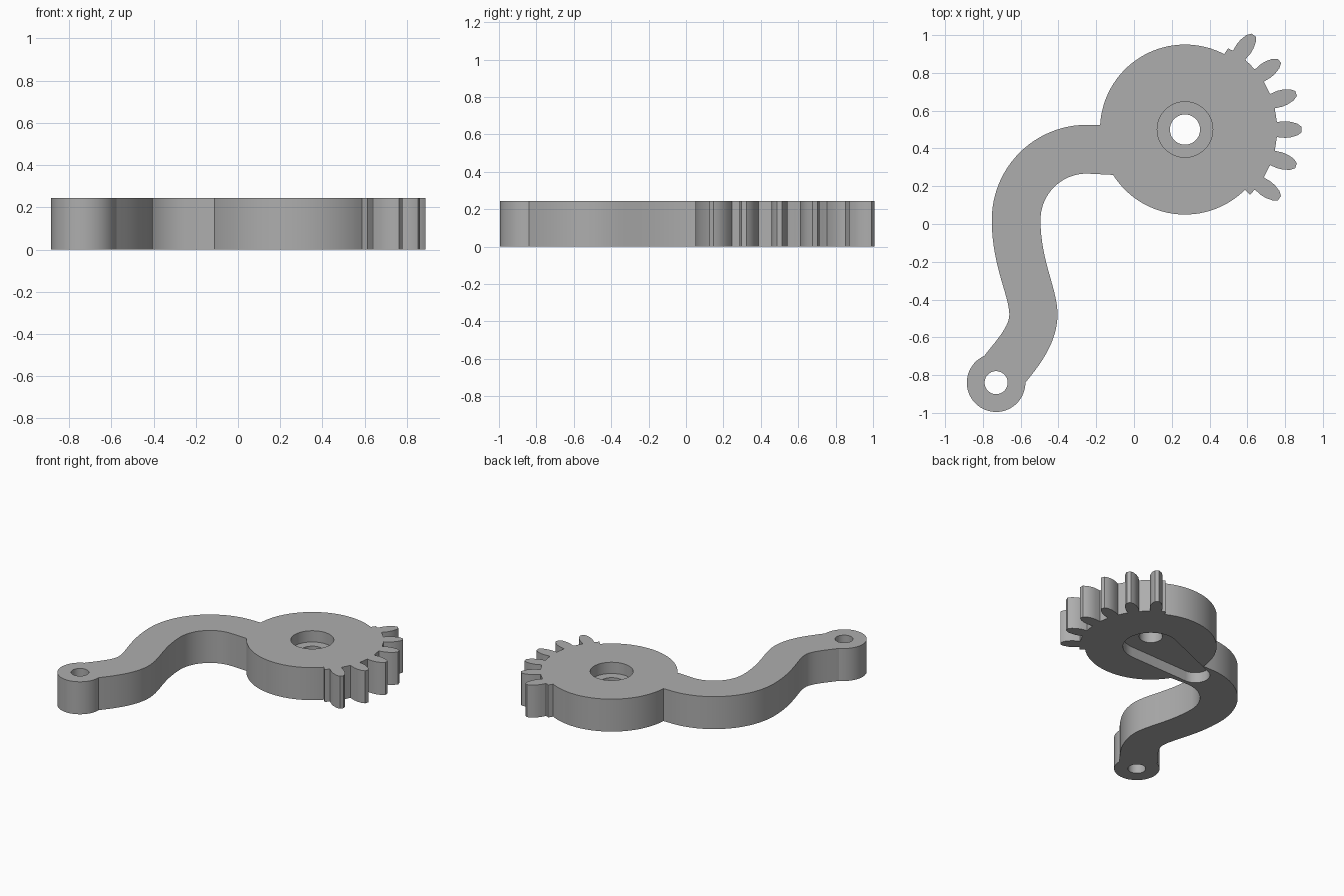
import bpy, bmesh, math
from math import sin, cos, radians
from mathutils import Vector
from mathutils.geometry import interpolate_bezier

if "Cube" in bpy.data.objects:
    bpy.data.objects.remove(bpy.data.objects["Cube"], do_unlink=True)

HEIGHT = 0.245
HUB = Vector((0.27, 0.5))       # gear axis
PIN = Vector((-0.73, -0.84))    # pivot at the end of the arm
HORN = HUB + Vector((-0.485, -0.105))

gray = bpy.data.materials.new("plain gray")
gray.use_nodes = True
color = (0.42, 0.42, 0.42, 1)
gray.diffuse_color = color
gray.node_tree.nodes["Principled BSDF"].inputs["Base Color"].default_value = color


def prism(name, points, low=0.0, high=HEIGHT):
    """Extrude a closed outline from low to high."""
    bm = bmesh.new()
    face = bm.faces.new([bm.verts.new((p[0], p[1], low)) for p in points])
    top = bmesh.ops.extrude_face_region(bm, geom=[face])["geom"]
    bmesh.ops.translate(bm, vec=(0, 0, high - low),
                        verts=[v for v in top if isinstance(v, bmesh.types.BMVert)])
    bmesh.ops.recalc_face_normals(bm, faces=bm.faces)
    mesh = bpy.data.meshes.new(name)
    bm.to_mesh(mesh)
    bm.free()
    mesh.materials.append(gray)
    obj = bpy.data.objects.new(name, mesh)
    bpy.context.collection.objects.link(obj)
    return obj


def arc(center, radius, start=0, end=360, steps=64):
    count = steps if end - start == 360 else steps + 1
    angles = [radians(start + (end - start) * i / steps) for i in range(count)]
    return [center + Vector((cos(a), sin(a))) * radius for a in angles]


def bezier(*points, steps=16):
    return [p.xy for p in interpolate_bezier(*[Vector((*p, 0)) for p in points], steps)]


def combine(target, tool, operation):
    tool.hide_render = True
    mod = target.modifiers.new(operation, "BOOLEAN")
    mod.operation, mod.object, mod.solver = operation, tool, "EXACT"
    bpy.context.view_layer.objects.active = target
    bpy.ops.object.modifier_apply(modifier=mod.name)
    bpy.data.objects.remove(tool, do_unlink=True)


# Partial gear: plain rim, then a raised root band carrying six teeth
ROOT = 0.487
outline = arc(HUB, 0.45, 62.5, 315, 72)
outline += arc(HUB, ROOT, -45, -41, 2)
half_tooth = [(0.487, 0.040), (0.53, 0.044), (0.56, 0.041), (0.595, 0.031), (0.618, 0.014)]
for i in range(6):
    angle = -36 + 18 * i
    a = radians(angle)
    out, side = Vector((cos(a), sin(a))), Vector((-sin(a), cos(a)))
    outline += [HUB + out * r - side * w for r, w in half_tooth]
    outline += [HUB + out * r + side * w for r, w in reversed(half_tooth)]
    outline += arc(HUB, ROOT, angle + 6, angle + (8 if i == 5 else 12), 3)
gripper = prism("gear_arm", outline)

# Curved arm: outer edge down to the pivot, inner edge back to the gear
bend = Vector((-0.25, 0.022))
outer = [Vector((-0.08, 0.525))] + arc(bend, 0.503, 90, 180, 24)
outer += bezier((-0.753, 0.022), (-0.753, -0.22), (-0.66, -0.38), (-0.66, -0.48))[1:]
outer += bezier((-0.66, -0.48), (-0.66, -0.55), (-0.75, -0.64), (-0.79, -0.695))[1:]
inner = bezier((-0.575, -0.84), (-0.52, -0.77), (-0.405, -0.64), (-0.405, -0.48))
inner += bezier((-0.405, -0.48), (-0.405, -0.34), (-0.495, -0.20), (-0.495, 0.022))[1:]
inner += arc(bend, 0.245, 180, 90, 24)[1:] + [Vector((-0.11, 0.26)), Vector((-0.04, 0.26))]
combine(gripper, prism("arm", outer + [PIN] + inner), "UNION")
combine(gripper, prism("pivot_boss", arc(PIN, 0.155)), "UNION")

# Through holes and screw head recess
combine(gripper, prism("pivot_hole", arc(PIN, 0.061, steps=48), -0.1, 0.4), "DIFFERENCE")
combine(gripper, prism("axle_hole", arc(HUB, 0.08, steps=48), -0.1, 0.4), "DIFFERENCE")
combine(gripper, prism("screw_recess", arc(HUB, 0.147), 0.16, 0.4), "DIFFERENCE")

# Underside pocket: round hub tapering to a rounded tip along the arm
axis = HORN - HUB
heading = math.degrees(math.atan2(axis.y, axis.x))
lean = math.degrees(math.acos((0.19 - 0.1) / axis.length))
pocket = arc(HUB, 0.19, heading + lean, heading + 360 - lean, 40)
pocket += arc(HORN, 0.1, heading - lean, heading + lean, 24)
combine(gripper, prism("horn_pocket", pocket, -0.1, 0.078), "DIFFERENCE")

bpy.ops.object.select_all(action="DESELECT")
gripper.select_set(True)
bpy.context.view_layer.objects.active = gripper
bpy.ops.object.shade_smooth_by_angle(angle=radians(25))
